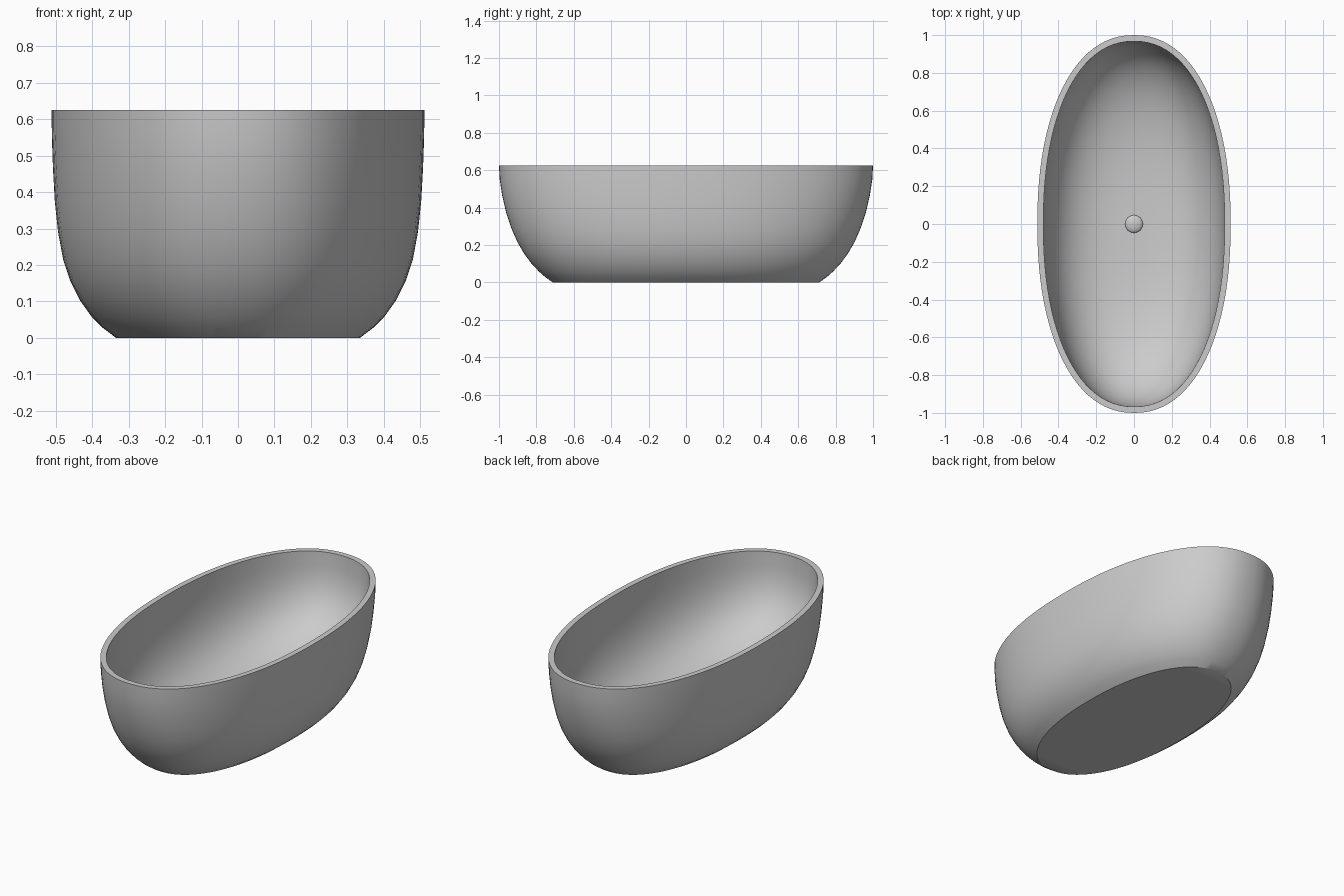
import bpy, bmesh, math

if "Cube" in bpy.data.objects:
    bpy.data.objects.remove(bpy.data.objects["Cube"])

SEG = 96
POWER = 2.2   # slightly squared oval plan

def oval_ring(bm, rx, ry, z):
    ring = []
    for i in range(SEG):
        a = 2 * math.pi * i / SEG
        c, s = math.cos(a), math.sin(a)
        x = rx * math.copysign(abs(c) ** (2 / POWER), c)
        y = ry * math.copysign(abs(s) ** (2 / POWER), s)
        ring.append(bm.verts.new((x, y, z)))
    return ring

# Tub outside: half width, half length, height
profile = [
    (0.335, 0.712, 0.0), (0.372, 0.752, 0.028), (0.402, 0.786, 0.058),
    (0.434, 0.828, 0.103), (0.460, 0.866, 0.155), (0.480, 0.901, 0.215),
    (0.494, 0.934, 0.29), (0.503, 0.962, 0.375), (0.508, 0.983, 0.465),
    (0.511, 0.996, 0.55), (0.512, 1.0, 0.625),
]
# Tub inside: rounded bowl from the rim down to the floor
FLOOR, N = 0.085, 2.8
for k in range(24):
    t = math.pi / 2 * k / 24
    f = math.cos(t) ** (2 / N)
    profile.append((0.480 * f, 0.967 * f,
                    0.625 - (0.625 - FLOOR) * math.sin(t) ** (2 / N)))

bm = bmesh.new()
rings = [oval_ring(bm, *p) for p in profile]
for a, b in zip(rings, rings[1:]):
    for i in range(SEG):
        j = (i + 1) % SEG
        bm.faces.new((a[i], a[j], b[j], b[i]))
bm.faces.new(rings[0][::-1])
bm.faces.new(rings[-1])
mesh = bpy.data.meshes.new("bathtub")
bm.to_mesh(mesh)
bm.free()
tub = bpy.data.objects.new("bathtub", mesh)
bpy.context.collection.objects.link(tub)

# Domed drain plug on the tub floor
bpy.ops.mesh.primitive_uv_sphere_add(segments=32, ring_count=16, radius=0.047,
                                     location=(0, 0, FLOOR))
plug = bpy.context.object
plug.name = "drain_plug"
plug.scale.z = 0.4
bpy.ops.object.transform_apply(location=False, rotation=False, scale=True)

# Smooth shading with crisp rim and base edges
for ob in (tub, plug):
    bpy.ops.object.select_all(action='DESELECT')
    ob.select_set(True)
    bpy.context.view_layer.objects.active = ob
    bpy.ops.object.shade_smooth_by_angle(angle=math.radians(35))
